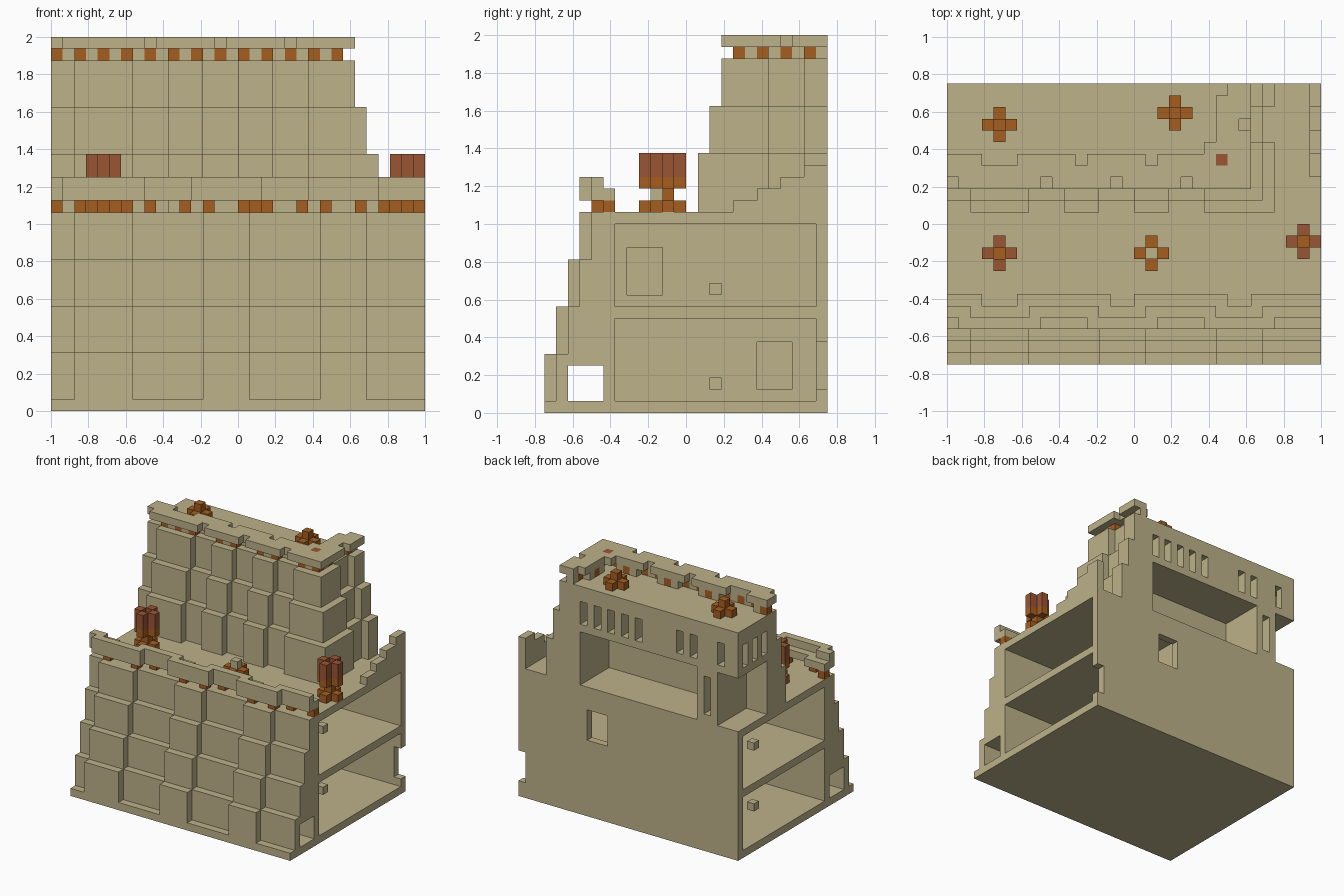
import bpy, bmesh
from mathutils import Vector

if "Cube" in bpy.data.objects:
    bpy.data.objects.remove(bpy.data.objects["Cube"])

UNIT = 1 / 16
W, D = 32, 24          # footprint in blocks


def make_material(name, rgb):
    m = bpy.data.materials.new(name)
    m.use_nodes = True
    m.diffuse_color = (*rgb, 1)
    m.node_tree.nodes["Principled BSDF"].inputs["Base Color"].default_value = (*rgb, 1)
    return m


SAND = make_material("sandstone", (0.51, 0.445, 0.254))
ORANGE = make_material("orange clay", (0.376, 0.114, 0.0144))
RED = make_material("red clay", (0.323, 0.091, 0.034))


def box(x0, x1, y0, y1, z0, z1):
    return {(x, y, z) for x in range(x0, x1) for y in range(y0, y1) for z in range(z0, z1)}


def build(name, cells, material):
    """Skin a set of blocks with only its outer faces, merged where flat."""
    bm = bmesh.new()
    verts = {}

    def vert(p):
        if p not in verts:
            verts[p] = bm.verts.new(Vector((p[0] - W / 2, p[1] - D / 2, p[2])) * UNIT)
        return verts[p]

    for c in cells:
        for axis in range(3):
            u, v = (axis + 1) % 3, (axis + 2) % 3
            for side in (0, 1):
                n = list(c)
                n[axis] += 2 * side - 1
                if tuple(n) in cells:
                    continue
                ring = []
                for a, b in ((0, 0), (1, 0), (1, 1), (0, 1)):
                    p = list(c)
                    p[axis] += side
                    p[u] += a
                    p[v] += b
                    ring.append(vert(tuple(p)))
                bm.faces.new(ring if side else ring[::-1])
    bmesh.ops.dissolve_limit(bm, angle_limit=0.01, verts=bm.verts[:], edges=bm.edges[:])
    bmesh.ops.triangulate(bm, faces=[f for f in bm.faces if len(f.verts) > 4])
    me = bpy.data.meshes.new(name)
    bm.to_mesh(me)
    bm.free()
    me.materials.append(material)
    ob = bpy.data.objects.new(name, me)
    bpy.context.collection.objects.link(ob)
    return ob


# Recessed bays along each facade
LOW_BAYS = ((0, 2), (7, 13), (17, 23), (27, 32))
TOP_BAYS = ((0, 2), (7, 10), (13, 16), (19, 22))
SIDE_BAY = (19, 22)


def in_bay(x, bays, grow=0):
    """Whether column x is in a bay, widened by grow except at the outer ends."""
    return any((a - grow if a else 0) <= x < (b + grow if b < W else W) for a, b in bays)


# Lower building: stepped front, two open rooms, a tunnel and windows
lower = box(0, W, 0, D, 0, 1)
for i in range(4):
    z0 = 1 + 4 * i
    for x in range(W):
        lower |= box(x, x + 1, i + in_bay(x, LOW_BAYS), D, z0, z0 + 4)
for z0 in (1, 9):
    lower -= box(0, 15, 6, 23, z0, z0 + 7)
    lower -= box(17, W, 6, 23, z0, z0 + 7)
lower -= box(0, W, 2, 5, 1, 4)
lower -= box(16, 17, 7, 10, 10, 14)      # niches in the dividing wall
lower -= box(16, 17, 18, 21, 2, 6)
lower -= box(19, 22, 23, D, 10, 14)      # rear window
lower -= box(31, W, 23, D, 2, 6)         # rear corner notch
build("lower_building", lower, SAND)

# Small blocks inside the rooms
for side, x in (("right", 4), ("left", 26)):
    for level, z in (("lower", 2), ("upper", 10)):
        build(f"{side}_{level}_room_block", box(x, x + 1, 14, 15, z, z + 1), SAND)

# Stepped wall along the left edge of the terrace
steps = set()
for y, top in ((16, 18), (18, 19), (20, 20), (22, 21)):
    steps |= box(31, W, y, y + 2, 17, top)
build("terrace_step_wall", steps, SAND)

# Upper building: stepped front and side, open rear rooms, slit windows
upper = set()
for i, (z0, z1) in enumerate(((17, 22), (22, 26), (26, 30))):
    right = 28 - i
    for x in range(right):
        upper |= box(x, x + 1, 13 + i + in_bay(x, TOP_BAYS), D, z0, z1)
    upper -= box(right - 1, right, *SIDE_BAY, z0, z1)
upper -= box(6, 23, 18, D, 17, 24)
upper -= box(0, 3, 18, D, 17, 24)
upper -= box(4, 5, 22, D, 18, 23)
for x in (2, 6, 8, 14, 16, 18, 20, 22):
    upper -= box(x, x + 1, 22, D, 25, 28)
for y in (18, 20, 22):
    upper -= box(0, 2, y, y + 1, 25, 28)
build("upper_building", upper, SAND)

# Terrace parapet: winding front wall, lower ledge behind it, clay brackets below
wall, ledge, brackets = set(), set(), set()
for x in range(W):
    front = 4 if in_bay(x, LOW_BAYS, -1) else 3
    back = 5 if in_bay(x, LOW_BAYS) else 4
    wall |= box(x, x + 1, front, back, 18, 20)
    ledge |= box(x, x + 1, back, 6 if in_bay(x, LOW_BAYS, 1) else 5, 18, 19)
for x in (0, 2, 6, 8, 11, 13, 16, 18, 21, 23, 26, 28, 31):
    y = 5 if in_bay(x, LOW_BAYS) else 4
    brackets |= box(x, x + 1, y, y + 1, 17, 18)
build("terrace_parapet", wall | ledge, SAND)
build("terrace_brackets", brackets, ORANGE)

# Roof parapet: winding slab on a course of alternating sand and clay blocks
slab, course = set(), set()
for x in range(26):
    front = 16 if in_bay(x, TOP_BAYS, -1) else 15
    slab |= box(x, x + 1, front, 18 if in_bay(x, TOP_BAYS, 1) else 17, 31, 32)
    if x < 25:
        y = 17 if in_bay(x, TOP_BAYS) else 16
        course |= box(x, x + 1, y, y + 1, 30, 31)
slab |= box(24, 26, 15, D, 31, 32) | box(23, 24, 18, 23, 31, 32) | box(22, 23, 18, 19, 31, 32)
slab -= box(25, 26, 20, 21, 31, 32)
for y in range(17, D):
    x = 23 if SIDE_BAY[0] <= y < SIDE_BAY[1] else 24
    course |= box(x, x + 1, y, y + 1, 30, 31)
post = box(23, 24, 17, 18, 31, 32)
# Front blocks alternate along x, side blocks along y
clay = {c for c in course if (c[0] % 2 == 0 if c[1] < 18 and (c[0] < 24 or c[1] == 16) else c[1] % 2 == 0)}
build("roof_parapet", slab - post, SAND)
build("roof_course", course - clay, SAND)
build("roof_brackets", clay, ORANGE)
build("roof_corner_post", post, RED)


def cross(x, y, z0, z1, middle=True):
    cells = box(x - 1, x + 2, y, y + 1, z0, z1) | box(x, x + 1, y - 1, y + 2, z0, z1)
    return cells if middle else cells - box(x, x + 1, y, y + 1, z0, z1)


# Tall braziers on the terrace
for side, x, y in (("right", 4, 9), ("left", 30, 10)):
    stand = cross(x, y, 17, 18) | box(x, x + 1, y, y + 1, 18, 19) | cross(x, y, 19, 20)
    build(f"{side}_brazier_stand", stand, ORANGE)
    build(f"{side}_brazier_bowl", cross(x, y, 20, 22, False), RED)

# Low ornament in the middle of the terrace
build("terrace_ornament_ring", cross(17, 9, 17, 18, False), ORANGE)
build("terrace_ornament_core", box(17, 18, 9, 10, 17, 19), SAND)

# Roof ornaments
for side, x, y in (("right", 4, 20), ("left", 19, 21)):
    build(f"{side}_roof_ornament", cross(x, y, 30, 31) | box(x, x + 1, y, y + 1, 31, 32), ORANGE)
